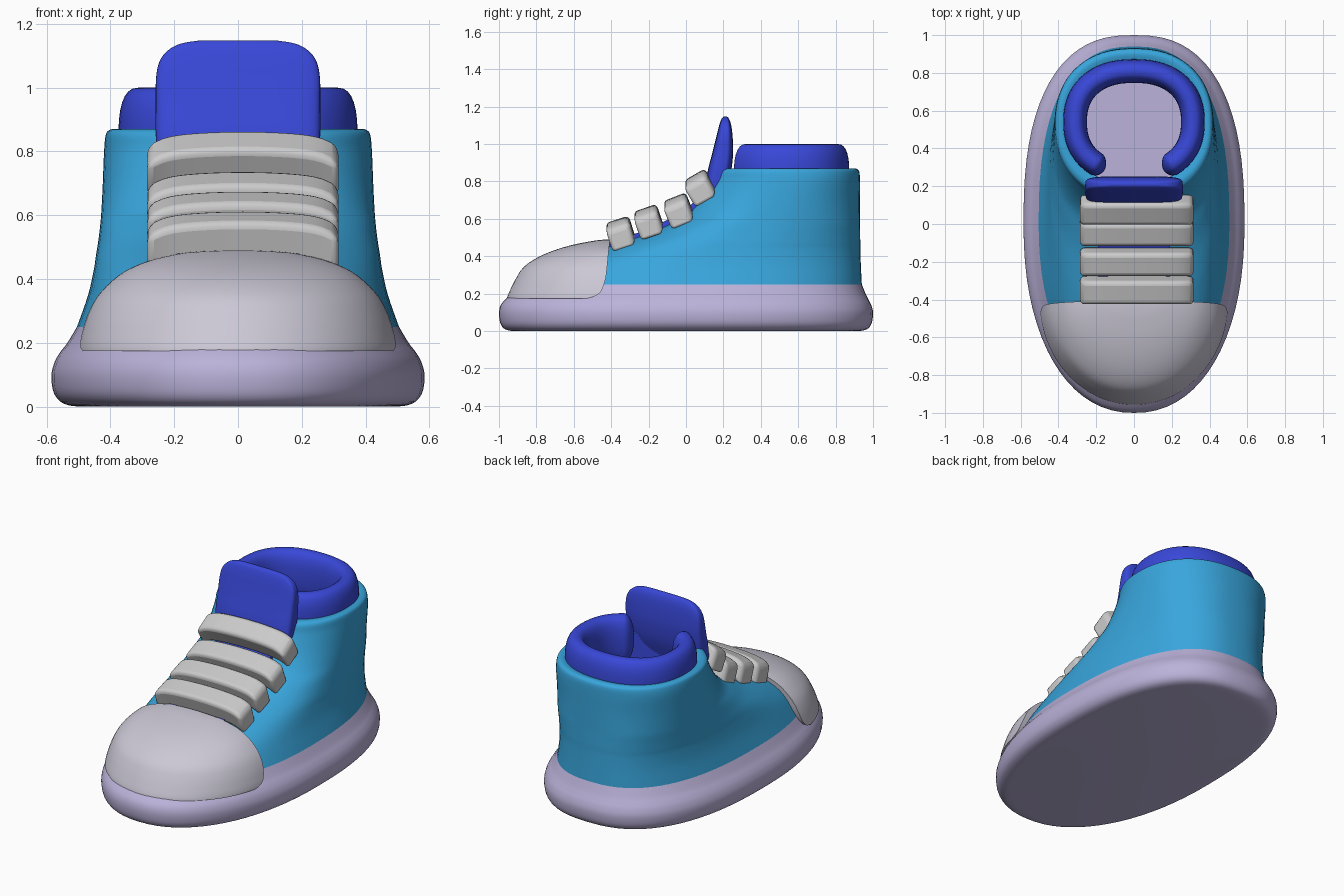
import bpy, bmesh, math
from mathutils import Vector

if "Cube" in bpy.data.objects:
    bpy.data.objects.remove(bpy.data.objects["Cube"])


def material(name, rgb):
    m = bpy.data.materials.new(name)
    m.diffuse_color = (*rgb, 1)
    m.use_nodes = True
    m.node_tree.nodes["Principled BSDF"].inputs["Base Color"].default_value = m.diffuse_color
    return m


TEAL = material("canvas", (0.04, 0.38, 0.72))
BLUE = material("padding", (0.04, 0.065, 0.69))
LILAC = material("rubber", (0.50, 0.45, 0.70))
PALE = material("toe_rubber", (0.60, 0.58, 0.67))


def smooth_rows(rows, steps=4):
    """Catmull-Rom through table rows."""
    out = []
    for i in range(len(rows) - 1):
        p0, p1 = rows[max(i - 1, 0)], rows[i]
        p2, p3 = rows[i + 1], rows[min(i + 2, len(rows) - 1)]
        for k in range(steps):
            t = k / steps
            out.append([0.5 * (2 * b + (c - a) * t + (2 * a - 5 * b + 4 * c - d) * t * t
                               + (3 * b - a - 3 * c + d) * t ** 3)
                        for a, b, c, d in zip(p0, p1, p2, p3)])
    return out + [list(rows[-1])]


def loft(name, rings, mat=None, caps=(True, True), bevel=0, angle=40):
    bm = bmesh.new()
    vs = [[bm.verts.new(p) for p in r] for r in rings]
    n = len(vs[0])
    for a, b in zip(vs, vs[1:]):
        for i in range(n):
            j = (i + 1) % n
            bm.faces.new((a[i], a[j], b[j], b[i]))
    if caps[0]:
        bm.faces.new(vs[0])
    if caps[1]:
        bm.faces.new(vs[-1])
    bmesh.ops.recalc_face_normals(bm, faces=bm.faces)
    me = bpy.data.meshes.new(name)
    bm.to_mesh(me)
    bm.free()
    ob = bpy.data.objects.new(name, me)
    bpy.context.collection.objects.link(ob)
    if mat:
        me.materials.append(mat)
    if bevel:
        b = ob.modifiers.new("bevel", 'BEVEL')
        b.width, b.segments, b.limit_method = bevel, 3, 'ANGLE'
        b.angle_limit = math.radians(50)
    bpy.ops.object.select_all(action='DESELECT')
    ob.select_set(True)
    bpy.context.view_layer.objects.active = ob
    bpy.ops.object.shade_smooth_by_angle(angle=math.radians(angle))
    return ob


def sgnpow(v, e):
    return math.copysign(abs(v) ** e, v)


def oval(z, w, yf, yb, yc, nf, nb, count=72):
    """Horizontal superellipse ring with separate front and back halves."""
    pts = []
    for i in range(count):
        t = 2 * math.pi * i / count
        c, s = math.cos(t), math.sin(t)
        n, r = (nb, yb - yc) if s >= 0 else (nf, yc - yf)
        pts.append((w * sgnpow(c, 2 / n), yc + r * sgnpow(s, 2 / n), z))
    return pts


# Sole: bulging rubber that narrows up to the canvas
sole = [(0, .50, -.92, .92), (.005, .535, -.955, .955), (.02, .562, -.98, .98),
        (.05, .58, -.995, .995), (.1, .585, -1, 1), (.14, .575, -.99, .99),
        (.17, .558, -.965, .975), (.2, .535, -.93, .96), (.25, .505, -.88, .94)]
loft("sole", [oval(*r, 0, 2.2, 2.5) for r in smooth_rows(sole)], LILAC)

# Upper: canvas from sole to ankle, front edge climbing along the instep
upper = [(.25, .505, -.88, .94, 0, 2.2, 2.5), (.35, .47, -.72, .935, .1, 2.4, 2.5),
         (.43, .452, -.50, .932, .18, 2.5, 2.5), (.47, .446, -.38, .932, .23, 2.5, 2.5),
         (.52, .438, -.23, .931, .3, 2.5, 2.5), (.57, .432, -.11, .93, .36, 2.5, 2.5),
         (.62, .428, -.02, .93, .42, 2.4, 2.4), (.70, .424, .05, .93, .48, 2.3, 2.3),
         (.80, .42, .105, .93, .52, 2.2, 2.3), (.85, .415, .125, .927, .52, 2.2, 2.3),
         (.866, .405, .145, .915, .52, 2.2, 2.3), (.87, .385, .17, .895, .52, 2.2, 2.3),
         (.86, .35, .21, .86, .52, 2.2, 2.3)]
loft("upper", [oval(*r) for r in smooth_rows(upper)], TEAL, (False, False), angle=60)

# Lining: inner wall of the ankle opening
loft("lining", [oval(z, .35, .21, .86, .52, 2.2, 2.3) for z in (.86, .65, .45, .245)],
     BLUE, (False, False))

# Toe cap: stacked arcs cut off along a curved rear edge (z, half width, front, rear)
cap = [(.175, .50, -.957, -.53), (.19, .499, -.953, -.48), (.22, .493, -.94, -.45),
       (.28, .475, -.91, -.43), (.34, .445, -.87, -.422), (.39, .40, -.80, -.417),
       (.43, .345, -.71, -.413), (.46, .27, -.61, -.41), (.48, .18, -.51, -.41),
       (.487, .11, -.46, -.41), (.49, .03, -.425, -.41)]
rings = []
for z, w, f, rear in smooth_rows(cap):
    a = -.405 - f
    t0 = math.asin(min(.9, (-.405 - rear) / a))
    arc = [t0 + (math.pi - 2 * t0) * i / 40 for i in range(41)]
    rings.append([(w * math.cos(t), -.405 - a * math.sin(t), z) for t in arc])
loft("toe_cap", rings, PALE)

# Collar: padded C-shaped roll with rounded ends
start = math.radians(-64)
end = math.pi - start
tips = [(start + .2 * (1 - math.cos(p)), math.sin(p))
        for p in (math.radians(d) for d in (6, 20, 35, 50, 65, 80))]
mid = [(start + .2 + (end - start - .4) * i / 48, 1) for i in range(49)]
stations = tips + mid + [(end + start - t, s) for t, s in reversed(tips)]


def collar_path(t):
    return Vector((.312 * sgnpow(math.cos(t), 2 / 2.3),
                   .54 + .27 * sgnpow(math.sin(t), 2 / 2.3), .85))


rings = []
for t, s in stations:
    tan = (collar_path(t + .02) - collar_path(t - .02)).normalized()
    side = Vector((tan.y, -tan.x, 0))
    rings.append([collar_path(t) + side * (.063 * s * sgnpow(math.cos(k), .8))
                  + Vector((0, 0, .15 * s * sgnpow(math.sin(k), .8)))
                  for k in (2 * math.pi * i / 28 for i in range(28))])
loft("collar", rings, BLUE, angle=70)

# Tongue: upright padded flap
tongue = [(.62, .22, .10, .17, .135), (.75, .25, .105, .21, .157), (.85, .258, .115, .24, .18),
          (.95, .258, .14, .252, .197), (1.03, .257, .16, .25, .207), (1.08, .247, .172, .245, .21),
          (1.115, .222, .182, .238, .211), (1.138, .18, .192, .228, .211),
          (1.148, .12, .203, .218, .211)]
loft("tongue", [oval(*r, 4.5, 4.5) for r in smooth_rows(tongue)], BLUE, angle=60)

# Tongue strip: lower part seen between the laces
strip = smooth_rows([(-.46, .465), (-.35, .495), (-.22, .54), (-.1, .595), (0, .65),
                     (.07, .73), (.14, .84)])
loft("tongue_strip", [[(-.19, y, z), (.19, y, z), (.19, y + .02, z - .05),
                       (-.19, y + .02, z - .05)] for y, z in strip], BLUE)

# Laces: four soft bars arched over the instep (y, z, tilt)
for i, (y, z, tilt) in enumerate([(-.35, .54, 18), (-.2, .602, 19), (-.04, .662, 22),
                                  (.075, .785, 30)]):
    c, s = math.cos(math.radians(tilt)), math.sin(math.radians(tilt))
    rings = []
    for k in range(25):
        u = k / 12 - 1
        drop = .02 * u * u + .03 * u ** 8
        rings.append([(.015 + .3 * u, y + a * .065 * c - b * .06 * s,
                       z - drop + a * .065 * s + b * .06 * c)
                      for a, b in ((-1, -1), (1, -1), (1, 1), (-1, 1))])
    loft(f"lace_{i + 1}", rings, bevel=.022)
